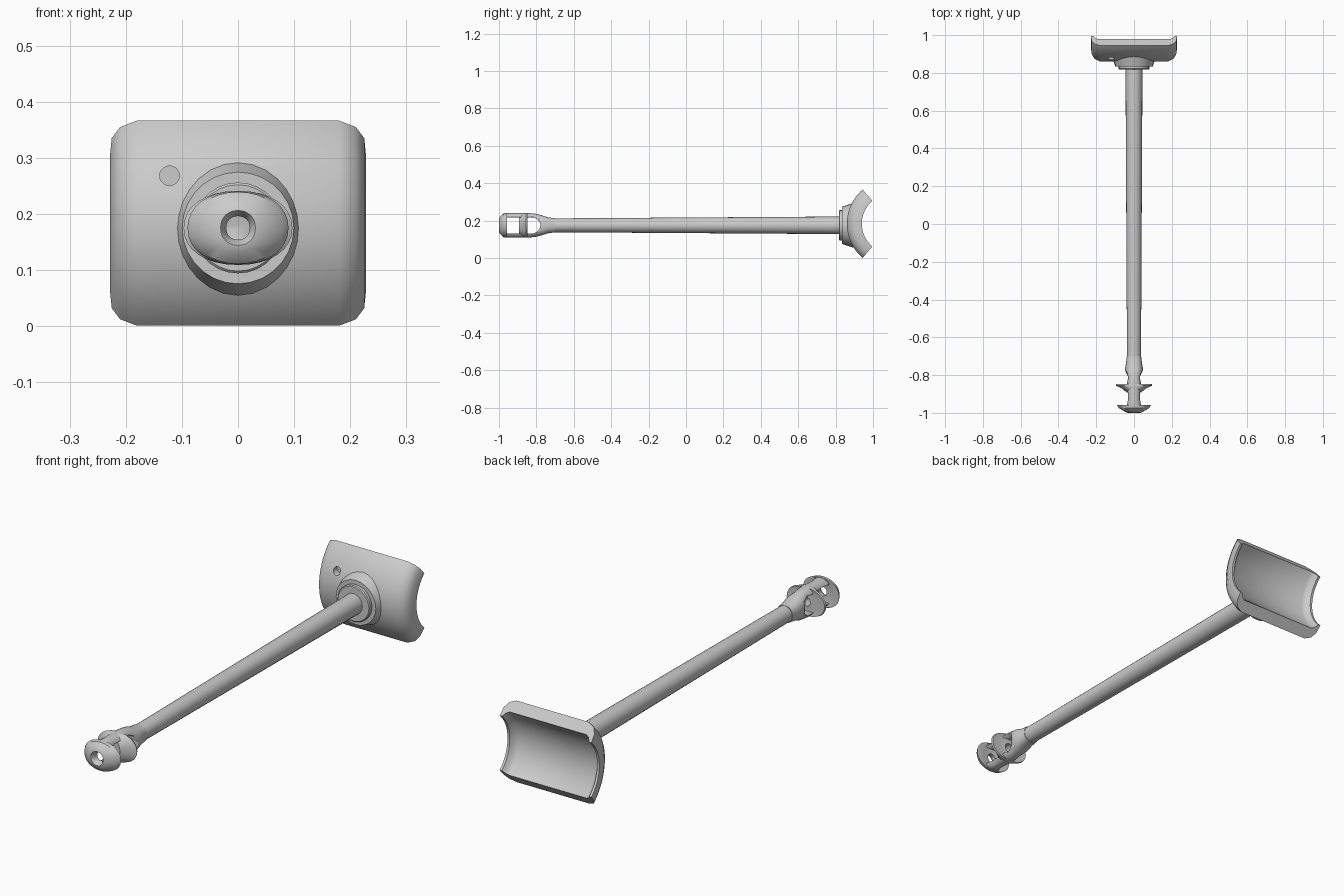
import bpy, bmesh, math

if "Cube" in bpy.data.objects:
    bpy.data.objects.remove(bpy.data.objects["Cube"])

grey = bpy.data.materials.new("light grey")
grey.diffuse_color = (0.6, 0.6, 0.6, 1)
grey.use_nodes = True
grey.node_tree.nodes["Principled BSDF"].inputs["Base Color"].default_value = grey.diffuse_color
CZ = 0.175   # height of the rod axis
SZ = 0.1835  # height of the saddle middle


def finish(name, bm, angle=35):
    bmesh.ops.recalc_face_normals(bm, faces=bm.faces)
    me = bpy.data.meshes.new(name)
    bm.to_mesh(me)
    bm.free()
    ob = bpy.data.objects.new(name, me)
    bpy.context.collection.objects.link(ob)
    me.materials.append(grey)
    bpy.ops.object.select_all(action='DESELECT')
    ob.select_set(True)
    bpy.context.view_layer.objects.active = ob
    bpy.ops.object.shade_smooth_by_angle(angle=math.radians(angle))
    return ob


def loft(name, rings, n=24, power=2, closed=False, angle=35):
    """Skin rings (y, half width, half height) along y; closed joins last to first."""
    bm = bmesh.new()
    loops = []
    for y, a, b in rings:
        loop = []
        for i in range(n):
            t = 2 * math.pi * i / n
            c, s = math.cos(t), math.sin(t)
            x = a * math.copysign(abs(c) ** (2 / power), c)
            z = b * math.copysign(abs(s) ** (2 / power), s)
            loop.append(bm.verts.new((x, y, CZ + z)))
        loops.append(loop)
    pairs = list(zip(loops, loops[1:]))
    if closed:
        pairs.append((loops[-1], loops[0]))
    else:
        bm.faces.new(loops[0])
        bm.faces.new(loops[-1])
    for p, q in pairs:
        for i in range(n):
            j = (i + 1) % n
            bm.faces.new((p[i], p[j], q[j], q[i]))
    return finish(name, bm, angle)


def cut(ob, cutter):
    mod = ob.modifiers.new("cut", 'BOOLEAN')
    mod.operation = 'DIFFERENCE'
    mod.solver = 'EXACT'
    mod.object = cutter
    bpy.context.view_layer.objects.active = ob
    bpy.ops.object.modifier_apply(modifier=mod.name)
    bpy.data.objects.remove(cutter)


# Curved saddle: a lipped profile (x, radius) swept about an axis along x
half = [(0.18, 0.24), (0.21, 0.225), (0.225, 0.199), (0.228, 0.16),
        (0.217, 0.16), (0.205, 0.178), (0.19, 0.187)]
profile = half + [(-x, r) for x, r in reversed(half)]
STEPS, SPAN = 24, math.radians(49.6)
bm = bmesh.new()
arcs = []
for i in range(STEPS + 1):
    t = -SPAN + 2 * SPAN * i / STEPS
    arcs.append([bm.verts.new((x, 1.10 - r * math.cos(t), SZ + r * math.sin(t)))
                 for x, r in profile])
for p, q in zip(arcs, arcs[1:]):
    for i in range(len(profile)):
        j = (i + 1) % len(profile)
        bm.faces.new((p[i], p[j], q[j], q[i]))
bm.faces.new(arcs[0])
bm.faces.new(arcs[-1])
saddle = finish("saddle", bm)

# Small blind hole in the saddle
bpy.ops.mesh.primitive_cylinder_add(vertices=20, radius=0.0175, depth=0.10,
                                    location=(-0.122, 0.85, 0.268),
                                    rotation=(math.pi / 2, 0, 0))
cut(saddle, bpy.context.object)

# Collar between the saddle and the rod
loft("collar_cone", [(0.835, 0.0995, 0.0995), (0.90, 0.121, 0.121)], 28)
loft("collar_disc", [(0.818, 0.077, 0.077), (0.822, 0.081, 0.081), (0.84, 0.081, 0.081)], 28)

# Slightly tapered rod
loft("rod", [(-0.72, 0.037, 0.037), (0.83, 0.045, 0.047)], 20)

# Tip body, slotted from side to side to leave two bars
tip = loft("tip_body", [(-0.972, 0.046, 0.062), (-0.955, 0.045, 0.065), (-0.925, 0.037, 0.065),
                        (-0.895, 0.040, 0.065), (-0.84, 0.044, 0.065), (-0.81, 0.038, 0.063),
                        (-0.77, 0.048, 0.053), (-0.735, 0.042, 0.042), (-0.70, 0.038, 0.038)],
           28, 2.4)
outline = [(-1.05, -0.043), (-0.815, -0.043), (-0.795, -0.033), (-0.783, -0.018), (-0.778, 0),
           (-0.783, 0.018), (-0.795, 0.033), (-0.815, 0.043), (-1.05, 0.043)]
bm = bmesh.new()
sides = [[bm.verts.new((x, y, CZ + z)) for y, z in outline] for x in (-0.2, 0.2)]
for s in sides:
    bm.faces.new(s)
for i in range(len(outline)):
    j = (i + 1) % len(outline)
    bm.faces.new((sides[0][i], sides[0][j], sides[1][j], sides[1][i]))
cut(tip, finish("slot_cutter", bm))

# Two oval barbs with a centre hole
loft("front_barb", [(-0.968, 0.021, 0.021), (-0.985, 0.021, 0.021), (-1.0, 0.031, 0.031),
                    (-0.997, 0.042, 0.044), (-0.975, 0.080, 0.064), (-0.958, 0.090, 0.066),
                    (-0.957, 0.084, 0.062), (-0.966, 0.045, 0.050)], 32, 2.15, True)
loft("rear_barb", [(-0.85, 0.021, 0.021), (-0.892, 0.021, 0.021), (-0.892, 0.038, 0.050),
                   (-0.872, 0.062, 0.064), (-0.855, 0.097, 0.066), (-0.848, 0.094, 0.064),
                   (-0.853, 0.045, 0.050)], 32, 2.15, True)
